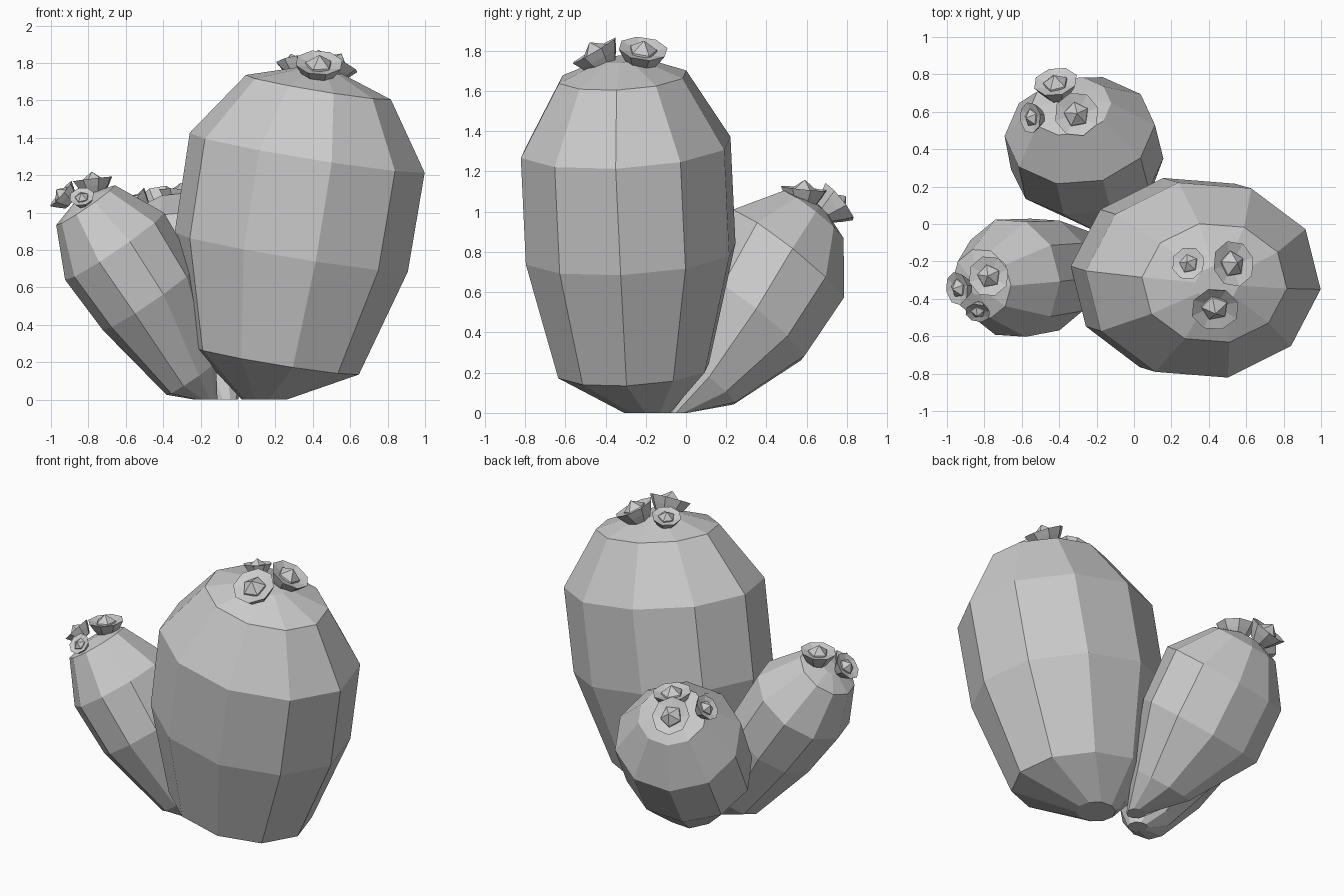
import bpy, bmesh, math
from mathutils import Vector

if "Cube" in bpy.data.objects:
    bpy.data.objects.remove(bpy.data.objects["Cube"])

SIDES = 10


def loft(name, rings):
    """Bridge equal-count vertex rings and cap both ends, flat shaded."""
    bm = bmesh.new()
    loops = [[bm.verts.new(p) for p in ring] for ring in rings]
    for a, b in zip(loops, loops[1:]):
        n = len(a)
        for i in range(n):
            j = (i + 1) % n
            bm.faces.new((a[i], a[j], b[j], b[i]))
    bm.faces.new(loops[0][::-1])
    bm.faces.new(loops[-1])
    bmesh.ops.recalc_face_normals(bm, faces=bm.faces)
    me = bpy.data.meshes.new(name)
    bm.to_mesh(me)
    bm.free()
    ob = bpy.data.objects.new(name, me)
    bpy.context.collection.objects.link(ob)
    return ob


def ring(center, normal, ru, rv, n, phase):
    """Elliptical ring of n points across the given normal."""
    w = Vector(normal).normalized()
    u = (Vector((1, 0, 0)) - w * w.x).normalized()
    v = w.cross(u)
    c = Vector(center)
    pts = []
    for i in range(n):
        a = phase + 2 * math.pi * i / n
        p = c + u * ru * math.cos(a) + v * rv * math.sin(a)
        p.z = max(p.z, 0)
        pts.append(p)
    return pts


def barrel(name, base, base_r, normal, sections, crown, phase):
    """Leaning body: flat foot, bulging sections (x, y, z, ru, rv), low crown."""
    ph = math.radians(phase)
    rings = [ring(base, (0, 0, 1), base_r, base_r, SIDES, ph)]
    rings += [ring(s[:3], normal, s[3], s[4], SIDES, ph) for s in sections]
    x, y, z, ru, rv = sections[-1]
    top = Vector((x, y, z)) + Vector(normal).normalized() * crown
    rings.append(ring(top, normal, ru * .3, rv * .3, SIDES, ph))
    loft(name, rings)


def flower(name, pos, normal, r):
    """Eight-sided dished cup with a five-sided bud in the middle."""
    w = Vector(normal).normalized()
    p = Vector(pos)
    prof = [(.5, -.25), (.8, .2), (1, .55), (.45, .4)]
    loft(name + "_cup", [ring(p + w * r * h, w, r * k, r * k, 8, .3) for k, h in prof])
    bud = [(.6, .3), (.56, .5), (.02, .9)]
    loft(name + "_bud", [ring(p + w * r * h, w, r * k, r * k, 5, .5) for k, h in bud])


# Large barrel
barrel("large_barrel", (.14, -.19, 0), .12, (.165, -.06, 1),
       [(.20, -.26, .21, .455, .385), (.285, -.275, .79, .635, .535),
        (.37, -.30, 1.32, .64, .535), (.43, -.315, 1.67, .395, .325)], .09, -6)

# Small barrel leaning left
barrel("left_barrel", (-.17, -.17, 0), .06, (-.56, -.08, .82),
       [(-.25, -.20, .115, .16, .16), (-.475, -.27, .54, .30, .31),
        (-.66, -.29, .82, .32, .325), (-.815, -.32, 1.04, .19, .19)], .04, 0)

# Small barrel leaning back
barrel("back_barrel", (-.06, -.05, 0), .06, (-.12, .62, .78),
       [(-.13, .10, .16, .20, .19), (-.25, .32, .48, .41, .35),
        (-.29, .50, .78, .405, .37), (-.34, .63, .98, .22, .20)], .05, 0)

# Flowers
flowers = {
    "large_flower": [((.43, -.42, 1.74), (.05, -.5, .85), .13),
                     ((.50, -.22, 1.75), (.45, .1, .85), .125),
                     ((.30, -.22, 1.77), (-.2, .2, .95), .09)],
    "left_flower": [((-.77, -.28, 1.12), (-.12, .02, 1), .11),
                    ((-.91, -.34, 1.07), (-.75, -.1, .65), .09),
                    ((-.83, -.45, 1.06), (-.15, -.7, .7), .068)],
    "back_flower": [((-.31, .58, 1.05), (.05, .1, 1), .12),
                    ((-.41, .71, 1.01), (-.15, .75, .6), .12),
                    ((-.52, .57, 1.04), (-.75, -.05, .65), .085)],
}
for name, items in flowers.items():
    for i, (pos, nrm, r) in enumerate(items):
        flower(f"{name}_{i + 1}", pos, nrm, r)
